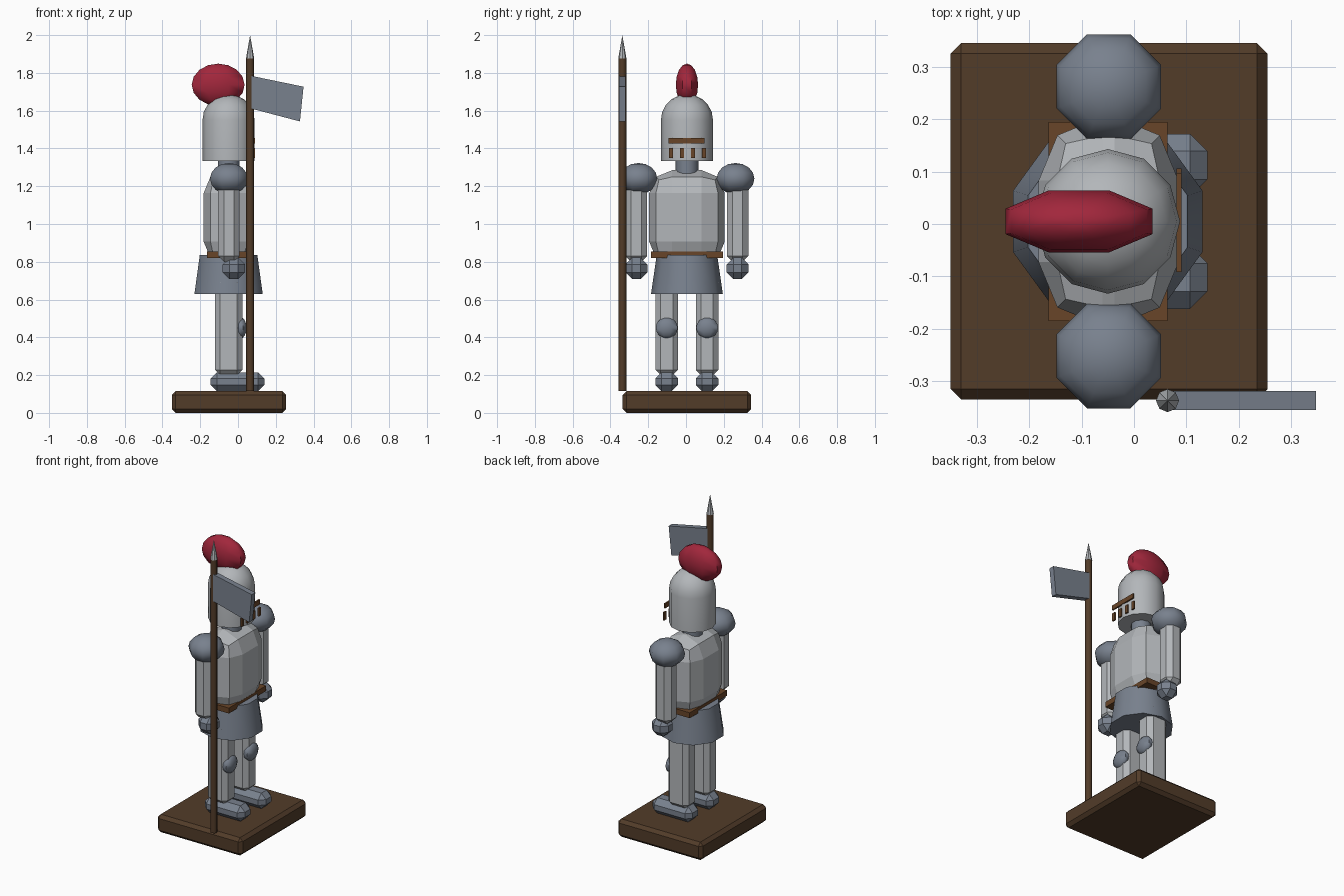
import bpy, bmesh, math
from mathutils import Matrix, Vector

if "Cube" in bpy.data.objects:
    bpy.data.objects.remove(bpy.data.objects["Cube"])

CX, CY = -0.05, 0.005   # body axis; the figure faces +x


def material(name, rgb):
    m = bpy.data.materials.new(name)
    m.diffuse_color = (*rgb, 1)
    m.use_nodes = True
    m.node_tree.nodes["Principled BSDF"].inputs["Base Color"].default_value = m.diffuse_color
    return m


STEEL = material("light_steel", (0.45, 0.47, 0.49))
DARK = material("dark_steel", (0.19, 0.22, 0.27))
WOOD = material("dark_wood", (0.085, 0.045, 0.022))
LEATHER = material("leather", (0.14, 0.06, 0.022))
RED = material("plume_red", (0.36, 0.02, 0.045))


def finish(name, bm, mat, smooth=None):
    bmesh.ops.recalc_face_normals(bm, faces=bm.faces)
    mesh = bpy.data.meshes.new(name)
    bm.to_mesh(mesh)
    bm.free()
    mesh.materials.append(mat)
    ob = bpy.data.objects.new(name, mesh)
    bpy.context.collection.objects.link(ob)
    if smooth:
        bpy.ops.object.select_all(action='DESELECT')
        ob.select_set(True)
        bpy.context.view_layer.objects.active = ob
        bpy.ops.object.shade_smooth_by_angle(angle=math.radians(smooth))
    return ob


def box(name, lo, hi, mat, bevel=0, segments=1):
    """Chamfered box between two corners."""
    lo, hi = Vector(lo), Vector(hi)
    bm = bmesh.new()
    bmesh.ops.create_cube(bm, size=1, matrix=Matrix.Translation((lo + hi) / 2)
                          @ Matrix.Diagonal((*(hi - lo), 1)))
    if bevel:
        bmesh.ops.bevel(bm, geom=bm.edges[:], offset=bevel, segments=segments,
                        profile=0.5, affect='EDGES', clamp_overlap=True)
    return finish(name, bm, mat)


def cone(name, x, y, z0, z1, r0, r1, sides, mat, smooth=50):
    bm = bmesh.new()
    bmesh.ops.create_cone(bm, cap_ends=True, segments=sides, radius1=r0, radius2=r1,
                          depth=z1 - z0, matrix=Matrix.Translation((x, y, (z0 + z1) / 2)))
    return finish(name, bm, mat, smooth)


def ball(name, centre, half, mat, sides=8, rings=8):
    """Ellipsoid with flat sides towards the axes."""
    k = 1 / math.cos(math.pi / sides)
    bm = bmesh.new()
    bmesh.ops.create_uvsphere(
        bm, u_segments=sides, v_segments=rings, radius=1,
        matrix=Matrix.Translation(centre)
        @ Matrix.Diagonal((half[0] * k, half[1] * k, half[2], 1))
        @ Matrix.Rotation(math.pi / sides, 4, 'Z'))
    return finish(name, bm, mat, 60)


def lathe(name, profile, sides, mat, smooth):
    """Spin (radius, z) points around the body axis."""
    bm = bmesh.new()
    vs = [bm.verts.new((CX + r, CY, z)) for r, z in profile]
    edges = [bm.edges.new(p) for p in zip(vs, vs[1:])]
    bmesh.ops.spin(bm, geom=vs + edges, cent=(CX, CY, 0), axis=(0, 0, 1),
                   angle=math.tau, steps=sides)
    bmesh.ops.remove_doubles(bm, verts=bm.verts[:], dist=1e-4)
    return finish(name, bm, mat, smooth)


# Stand
box("base", (-0.35, -0.335, 0), (0.255, 0.345, 0.115), WOOD, 0.02)

# Limbs, left and right
for side, s in (("right", -1), ("left", 1)):
    y = CY + s * 0.107
    box(side + "_foot", (-0.145, y - 0.06, 0.115), (0.14, y + 0.06, 0.215), DARK, 0.033)
    box(side + "_leg", (-0.122, y - 0.06, 0.2), (0.024, y + 0.06, 0.72), STEEL, 0.028)
    ball(side + "_knee", (0.015, y, 0.45), (0.03, 0.058, 0.056), DARK)
    y = CY + s * 0.268
    box(side + "_arm", (-0.105, y - 0.057, 0.8), (0.009, y + 0.057, 1.25), STEEL, 0.03)
    box(side + "_hand", (-0.081, y - 0.058, 0.708), (0.037, y + 0.058, 0.822), DARK, 0.036)
    ball(side + "_shoulder", (-0.048, CY + s * 0.257, 1.24), (0.1, 0.1, 0.083), DARK)

# Body
cone("skirt", CX, CY, 0.63, 0.837, 0.19, 0.16, 10, DARK)
box("belt", (-0.163, -0.185, 0.82), (0.064, 0.195, 0.855), LEATHER)
box("torso", (-0.182, CY - 0.2, 0.785), (0.085, CY + 0.2, 1.285), STEEL, 0.122, 2)
cone("neck", CX, CY, 1.26, 1.36, 0.06, 0.06, 10, DARK)

# Helmet: cylinder with a dome, closed underneath
R = 0.138
dome = [(R * math.cos(a), 1.55 + 0.137 * math.sin(a))
        for a in (math.pi / 2 * i / 5 for i in range(5))]
lathe("helmet", [(0, 1.333), (R, 1.333)] + dome + [(0, 1.687)], 12, STEEL, 50)

# Visor slit and breathing holes
box("eye_slit", (0.081, -0.092, 1.425), (0.0905, 0.097, 1.455), LEATHER)
for i in range(4):
    y = CY - 0.084 + i * 0.058
    box("breath_hole_%d" % (i + 1), (0.081, y - 0.011, 1.35), (0.0905, y + 0.011, 1.402), LEATHER)

# Plume
ball("plume", (-0.105, CY, 1.737), (0.14, 0.059, 0.112), RED)

# Spear and pennant
PX, PY = 0.064, -0.337
cone("spear_shaft", PX, PY, 0.115, 1.88, 0.021, 0.021, 8, WOOD)
cone("spear_tip", PX, PY, 1.875, 2.0, 0.022, 0, 8, STEEL, 30)
bm = bmesh.new()
flag = bm.faces.new([bm.verts.new((x, PY - 0.018, z)) for x, z in
                     ((0.066, 1.785), (0.347, 1.727), (0.328, 1.543), (0.066, 1.612))])
out = bmesh.ops.extrude_face_region(bm, geom=[flag])
bmesh.ops.translate(bm, vec=(0, 0.036, 0),
                    verts=[v for v in out["geom"] if isinstance(v, bmesh.types.BMVert)])
finish("pennant", bm, DARK)
